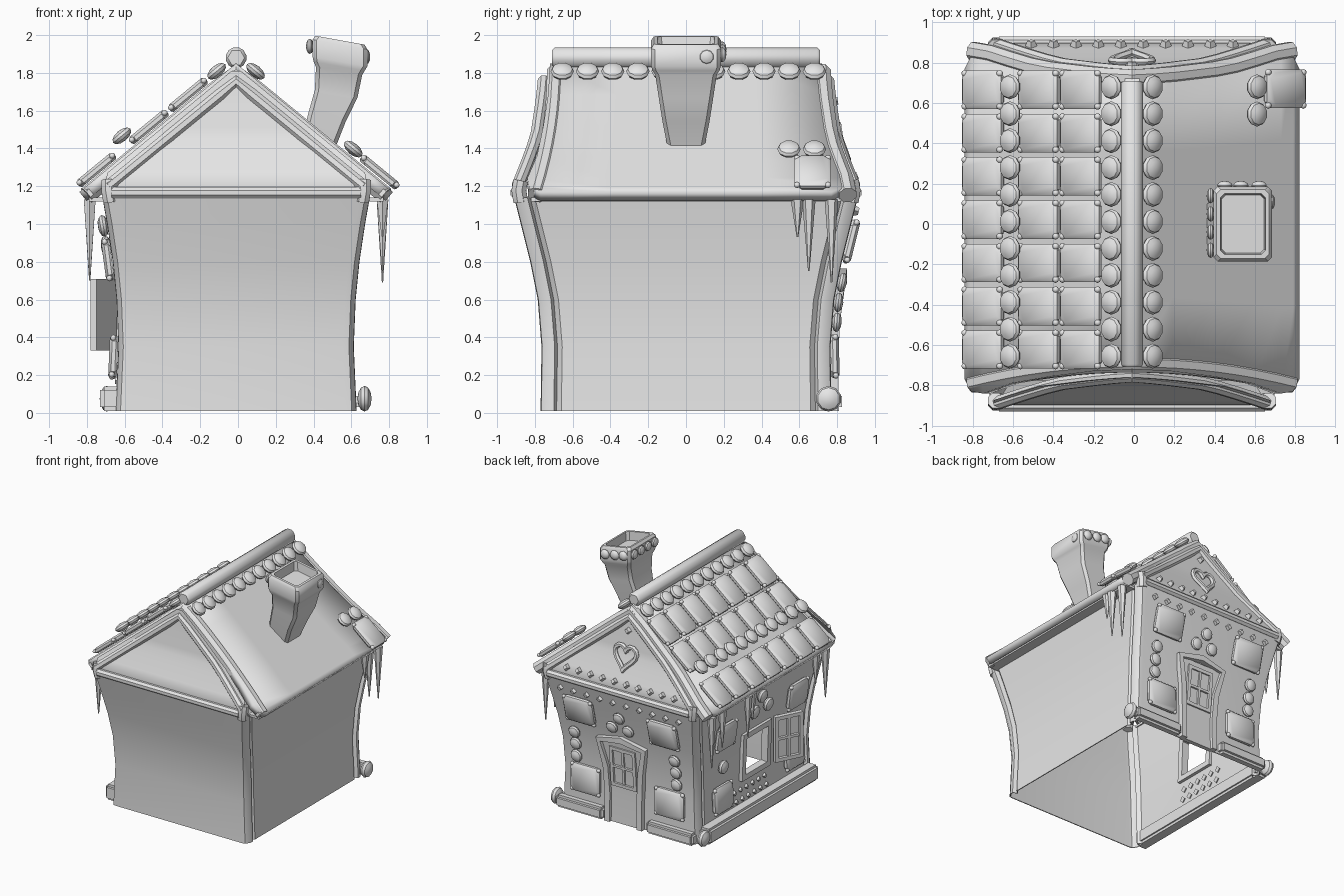
import bpy, bmesh, math
from mathutils import Matrix, Vector

cube = bpy.data.objects.get("Cube")
if cube:
    bpy.data.objects.remove(cube, do_unlink=True)

grey = bpy.data.materials.new("plain_grey")
grey.use_nodes = True
grey.diffuse_color = (0.8, 0.8, 0.8, 1)
grey.node_tree.nodes["Principled BSDF"].inputs["Base Color"].default_value = (0.8, 0.8, 0.8, 1)
SHIFT = -0.01


# --- helpers ---
def finish(name, bm):
    bmesh.ops.recalc_face_normals(bm, faces=bm.faces)
    me = bpy.data.meshes.new(name)
    bm.to_mesh(me)
    bm.free()
    ob = bpy.data.objects.new(name, me)
    bpy.context.collection.objects.link(ob)
    ob.location.x = SHIFT
    me.materials.append(grey)
    return ob


def loft(bm, rings, caps=True, closed=False):
    vs = [[bm.verts.new(p) for p in r] for r in rings]
    n = len(vs[0])
    pairs = list(zip(vs, vs[1:])) + ([(vs[-1], vs[0])] if closed else [])
    for a, b in pairs:
        for i in range(n):
            bm.faces.new((a[i], a[(i + 1) % n], b[(i + 1) % n], b[i]))
    if caps and not closed:
        bm.faces.new(vs[0])
        bm.faces.new(vs[-1])


def tube(bm, pts, r, sides=8, closed=False, side=Vector((0, 1, 0))):
    pts = [Vector(p) for p in pts]
    rings = []
    n = len(pts)
    for i, p in enumerate(pts):
        a = pts[i - 1] if (i or closed) else p
        b = pts[(i + 1) % n] if (i < n - 1 or closed) else p
        t = (b - a).normalized()
        u = (side - t * side.dot(t)).normalized()
        w = t.cross(u)
        angles = [math.tau * (k + 0.5) / sides for k in range(sides)]
        rings.append([p + r * (u * math.cos(g) + w * math.sin(g)) for g in angles])
    loft(bm, rings, closed=closed)


def frame(pos, normal, up):
    n = Vector(normal).normalized()
    u = Vector(up)
    u = (u - n * u.dot(n)).normalized()
    m = Matrix((u.cross(n), u, n)).transposed().to_4x4()
    m.translation = pos
    return m


def box(bm, m, w, h, t, centre=(0, 0, 0)):
    bmesh.ops.create_cube(bm, size=1, matrix=m @ Matrix.Translation(centre) @ Matrix.Diagonal((w, h, t, 1)))


def drop(bm, m, r=0.055, flat=0.5):
    bmesh.ops.create_uvsphere(bm, u_segments=10, v_segments=6, radius=r, matrix=m @ Matrix.Diagonal((1, 1, flat, 1)))


def gem(bm, m, r=0.032):
    bmesh.ops.create_cone(bm, segments=4, radius1=r, radius2=r * 0.6, depth=0.035, cap_ends=True, matrix=m)


def octagon(a, b, c):
    return [(a, b - c), (a - c, b), (c - a, b), (-a, b - c), (-a, c - b), (c - a, -b), (a - c, -b), (a, c - b)]


def biscuit(bm, m, w, h, t=0.045):
    levels = ((0.008, -t / 2), (0, -t / 4), (0, t / 5), (0.015, t / 2))
    loft(bm, [[m @ Vector((x, y, z)) for x, y in octagon(w / 2 - f, h / 2 - f, 0.03)] for f, z in levels])
    for sx in (-1, 1):
        for sy in (-1, 1):
            drop(bm, m @ Matrix.Translation((sx * (w / 2 - 0.013), sy * (h / 2 - 0.013), 0.004)), 0.017, 0.9)


def lattice(bm, m, w, h, bar=0.03, t=0.035, cross=True):
    for s in (-1, 1):
        box(bm, m, bar, h + bar, t, (s * w / 2, 0, 0))
        box(bm, m, w + bar, bar, t, (0, s * h / 2, 0))
    if cross:
        box(bm, m, bar * 0.7, h, t * 0.8)
        box(bm, m, w, bar * 0.7, t * 0.8)


# --- house shape: height, half width, half depth ---
LEVELS = [(0.01, 0.6, 0.74), (0.35, 0.585, 0.735), (0.6, 0.595, 0.755), (0.8, 0.615, 0.795),
          (1.0, 0.645, 0.845), (1.14, 0.67, 0.88), (1.19, 0.68, 0.905), (1.3, 0.68, 0.86),
          (1.45, 0.68, 0.805), (1.65, 0.68, 0.775), (1.8, 0.68, 0.76)]
PANEL = 0.03


def half(z, axis):
    for a, b in zip(LEVELS, LEVELS[1:]):
        if z <= b[0]:
            return a[axis] + (b[axis] - a[axis]) * (z - a[0]) / (b[0] - a[0])
    return LEVELS[-1][axis]


def roof_z(x):
    return 1.85 - 0.82 * abs(x)


def on_back(x, z, off=0.0):
    d = (half(z + 0.03, 2) - half(z - 0.03, 2)) / 0.06
    return frame((x, half(z, 2) + off, z), (0, 1, -d), (0, d, 1))


def on_side(y, z, off=0.0):
    d = (half(z + 0.03, 1) - half(z - 0.03, 1)) / 0.06
    return frame((-half(z, 1) - off, y, z), (-1, 0, -d), (-d, 0, 1))


def on_roof(x, y, rise):
    return frame((x, y, roof_z(x) + rise), (math.copysign(0.82, x), 0, 1), (0, 1, 0))


# --- thin walls with chamfered, grooved corners and window opening ---
CORNER = [(PANEL, -0.08), (0.005, -0.055), (0.038, -0.04), (0.036, -0.01), (0.012, 0.026), (-0.02, PANEL)]


def wall_ring(z, a, b):
    ring = []
    for sx, sy in ((1, 1), (-1, 1), (-1, -1), (1, -1)):
        ring += [(sx * (a + dx), sy * (b + dy), z) for dx, dy in (CORNER if sx == sy else CORNER[::-1])]
    return ring


bm = bmesh.new()
loft(bm, [wall_ring(*level) for level in LEVELS[:6]], caps=False)
walls = finish("walls", bm)
bm = bmesh.new()
box(bm, Matrix.Translation((-0.62, 0, 0.52)), 0.3, 0.32, 0.34)
cutter = finish("window_cutter", bm)
cutter.hide_render = True
solid = walls.modifiers.new("thickness", "SOLIDIFY")
solid.thickness = 0.008
cut = walls.modifiers.new("window", "BOOLEAN")
cut.operation = "DIFFERENCE"
cut.object = cutter
bpy.context.view_layer.objects.active = walls
for mod in ("thickness", "window"):
    bpy.ops.object.modifier_apply(modifier=mod)
bpy.data.objects.remove(cutter, do_unlink=True)

# --- corner caps, gables, gable ledges and trims ---
caps, gables, trims = bmesh.new(), bmesh.new(), bmesh.new()
xs = [-0.79 + 1.58 * i / 16 for i in range(17)]
for sy in (-1, 1):
    for sx in (-1, 1):
        tube(caps, [(sx * 0.665, sy * 0.875, 1.12), (sx * 0.675, sy * 0.885, 1.18), (sx * 0.675, sy * 0.875, 1.23)], 0.042)
    rows = [1.15 + 0.06 * i for i in range(12)]
    verts = [[gables.verts.new((s * min(0.69, (1.83 - z) / 0.82), sy * half(z, 2), z)) for s in (-1, 1)] for z in rows]
    for a, b in zip(verts, verts[1:]):
        gables.faces.new((a[0], a[1], b[1], b[0]))
    tube(gables, [(-0.66, sy * 0.9, 1.165), (0.66, sy * 0.9, 1.165)], 0.032)
    inner = [x * 0.86 for x in xs]
    tube(trims, [(x, sy * (half(roof_z(x) - 0.1, 2) - 0.012), roof_z(x) - 0.095) for x in inner], 0.034)
tube(trims, [(x, -0.69 - 0.1 * (x / 0.79) ** 2, roof_z(x) - 0.05) for x in xs], 0.05)
tube(trims, [(x, half(roof_z(x) - 0.03, 2) - 0.04, roof_z(x) - 0.05) for x in xs], 0.05)
finish("corner_caps", caps)
finish("gables", gables)
finish("gable_trims", trims)

# --- roof slab, eaves with soffits, and ridge ---
bm = bmesh.new()
edge = [(0, 0.72), (0.2, 0.73), (0.4, 0.755), (0.6, 0.79), (0.74, 0.84), (0.8, 0.83), (0.83, 0.77)]
edge = [(-x, y) for x, y in edge[:0:-1]] + edge
grid = [[bm.verts.new((x, f * y, roof_z(x))) for f in (-1, -0.5, 0, 0.5, 1)] for x, y in edge]
for a, b in zip(grid, grid[1:]):
    for i in range(4):
        bm.faces.new((a[i], b[i], b[i + 1], a[i + 1]))
roof = finish("roof", bm)
solid = roof.modifiers.new("thickness", "SOLIDIFY")
solid.thickness = 0.06
bm = bmesh.new()
for s in (-1, 1):
    tube(bm, [(s * 0.785, -0.82, 1.138), (s * 0.785, 0.84, 1.138)], 0.045)
    box(bm, Matrix.Translation((s * 0.73, 0, 1.13)), 0.1, 1.64, 0.02)
finish("eaves", bm)
bm = bmesh.new()
tube(bm, [(0, y, 1.88) for y in (-0.71, 0.71)], 0.062, 6, side=Vector((0, 0, 1)))
bmesh.ops.bevel(bm, geom=bm.edges[:], offset=0.015, segments=1, affect="EDGES")
finish("ridge_bar", bm)

# --- roof biscuits and drops ---
bm = bmesh.new()
for i in range(7):
    for x in (-0.74, -0.463, -0.255):
        biscuit(bm, on_roof(x, 0.665 - 0.2145 * i, 0.044), 0.25, 0.19)
biscuit(bm, on_roof(0.76, 0.67, 0.048), 0.25, 0.19)
finish("roof_biscuits", bm)
bm = bmesh.new()
for i in range(11):
    y = 0.68 - 0.1335 * i
    for x, rise in ((0.103, 0.043), (-0.103, 0.043), (-0.605, 0.113)):
        drop(bm, on_roof(x, y, rise), 0.062, 0.5)
for y in (0.68, 0.545):
    drop(bm, on_roof(0.62, y, 0.055), 0.062, 0.5)
finish("roof_drops", bm)


# --- bent chimney with hollow cap ---
def section(cx, z, a, b):
    return [(cx + x, y, z - 0.18 * x) for x, y in octagon(a, b, 0.02)]


bm = bmesh.new()
loft(bm, [section(*s) for s in (
    (0.44, 1.43, 0.09, 0.1), (0.48, 1.56, 0.1, 0.125), (0.53, 1.69, 0.113, 0.145), (0.545, 1.81, 0.122, 0.163),
    (0.545, 1.835, 0.135, 0.178), (0.55, 1.86, 0.145, 0.185), (0.55, 1.95, 0.145, 0.185), (0.55, 1.973, 0.13, 0.17),
    (0.55, 1.973, 0.112, 0.15), (0.55, 1.9, 0.105, 0.145))])
finish("chimney", bm)
bm = bmesh.new()
for x in (0.46, 0.54, 0.63):
    drop(bm, frame((x, 0.19, 2.01 - 0.18 * x), (0, 1, 0), (0, 0, 1)), 0.04, 0.6)
for y in (0.14, 0.05, -0.04, -0.13):
    drop(bm, frame((0.39, y, 1.94), (-1, 0, 0), (0, 0, 1)), 0.04, 0.5)
drop(bm, frame((0.69, 0.11, 1.885), (1, 0, 0), (0, 0, 1)), 0.04, 0.5)
finish("chimney_drops", bm)

# --- icicles (side, y, tip height) ---
bm = bmesh.new()
for s, y, tip in ((1, 0.59, 0.93), (1, 0.65, 0.75), (1, 0.77, 0.69), (-1, 0.78, 0.7), (-1, 0.64, 0.82), (-1, 0.3, 0.78),
                  (-1, 0.24, 0.9), (-1, -0.6, 0.88), (-1, -0.73, 0.72)):
    bmesh.ops.create_cone(bm, segments=6, radius1=0.004, radius2=0.036, depth=1.13 - tip, cap_ends=True,
                          matrix=Matrix.Translation((s * 0.775, y, (1.13 + tip) / 2)))
finish("icicles", bm)

# --- flared door with frame and panes ---
DOOR_X = 0.03
bm = bmesh.new()
outline = [(0.15, 0.01), (0.148, 0.25), (0.162, 0.48), (0.21, 0.7)]
loft(bm, [[(DOOR_X + s * a, half(z, 2) + d, z) for s, d in ((-1, 0.01), (1, 0.01), (1, 0.045), (-1, 0.045))]
          for a, z in outline])
finish("door", bm)
bm = bmesh.new()
path = [(-a, z) for a, z in outline] + [(0, 0.74)] + outline[::-1]
tube(bm, [(DOOR_X + x, half(z, 2) + 0.045, z) for x, z in path], 0.034, 4)
lattice(bm, on_back(DOOR_X, 0.49, 0.048), 0.21, 0.31, 0.028)
finish("door_frame", bm)

# --- window frame and open shutter ---
bm = bmesh.new()
lattice(bm, on_side(0, 0.52, PANEL), 0.33, 0.35, 0.045, 0.06, cross=False)
finish("window_frame", bm)
bm = bmesh.new()
shutter = frame((-0.705, -0.34, 0.52), (-0.9, 0.45, 0), (0, 0, 1))
lattice(bm, shutter, 0.21, 0.35, 0.03, 0.03)
box(bm, shutter, 0.24, 0.38, 0.012, (0, 0, -0.016))
finish("shutter", bm)

# --- wall biscuits and drops ---
bm = bmesh.new()
for x in (-0.39, 0.39):
    for z in (0.3, 0.91):
        biscuit(bm, on_back(x, z, 0.053), 0.27, 0.23)
for y, z in ((0.45, 0.29), (0.45, 0.82), (-0.5, 0.81), (-0.5, 0.3)):
    biscuit(bm, on_side(y, z, 0.063), 0.24, 0.22)
finish("wall_biscuits", bm)
bm = bmesh.new()
for z in (0.48, 0.585, 0.69):
    for x in (-0.46, 0.47):
        drop(bm, on_back(x, z, 0.053), 0.052)
for x, z in ((0.1, 0.84), (-0.05, 0.84), (0.02, 0.94)):
    drop(bm, on_back(x, z, 0.05), 0.052)
for y, z in ((0.45, 0.55), (0.08, 0.88), (-0.1, 0.88), (0, 0.99)):
    drop(bm, on_side(y, z, 0.06), 0.058)
finish("wall_drops", bm)

# --- small gems on gable, wall and under window ---
bm = bmesh.new()
for i in range(10):
    x = -0.5 + i / 9
    gem(bm, on_back(x, 1.25, 0.012))
    gem(bm, on_back(x * 1.1, 1.07, PANEL + 0.005))
gem(bm, on_back(0, 1.65, 0.012))
for i in range(6):
    for z in (0.17, 0.25):
        gem(bm, on_side(0.2 - 0.08 * i + z / 4, z, PANEL), 0.028)
finish("gems", bm)

# --- heart rim on gable ---
bm = bmesh.new()
heart = []
for i in range(24):
    t = math.tau * i / 24
    x = 0.1 * math.sin(t) ** 3
    z = 1.45 + 0.0065 * (13 * math.cos(t) - 5 * math.cos(2 * t) - 2 * math.cos(3 * t) - math.cos(4 * t))
    heart.append((x, half(z, 2) + 0.01, z))
tube(bm, heart, 0.02, 6, closed=True)
finish("heart_rim", bm)

# --- base ledges with end drops ---
bm = bmesh.new()
for s in (-1, 1):
    box(bm, Matrix.Translation((s * 0.42 + 0.015, 0.785, 0.06)), 0.44, 0.08, 0.1)
box(bm, Matrix.Translation((-0.665, 0, 0.075)), 0.11, 1.46, 0.13)
bmesh.ops.bevel(bm, geom=bm.edges[:], offset=0.02, segments=2, affect="EDGES")
for x in (-0.685, 0.68):
    drop(bm, frame((x, 0.755, 0.075), (1, 0, 0), (0, 0, 1)), 0.068, 0.55)
finish("base_ledges", bm)

# --- smooth shading with sharp edges kept ---
for ob in bpy.context.scene.objects:
    ob.select_set(ob.type == "MESH" and ob.active_material == grey)
bpy.context.view_layer.objects.active = walls
bpy.ops.object.shade_smooth_by_angle(angle=math.radians(35))
